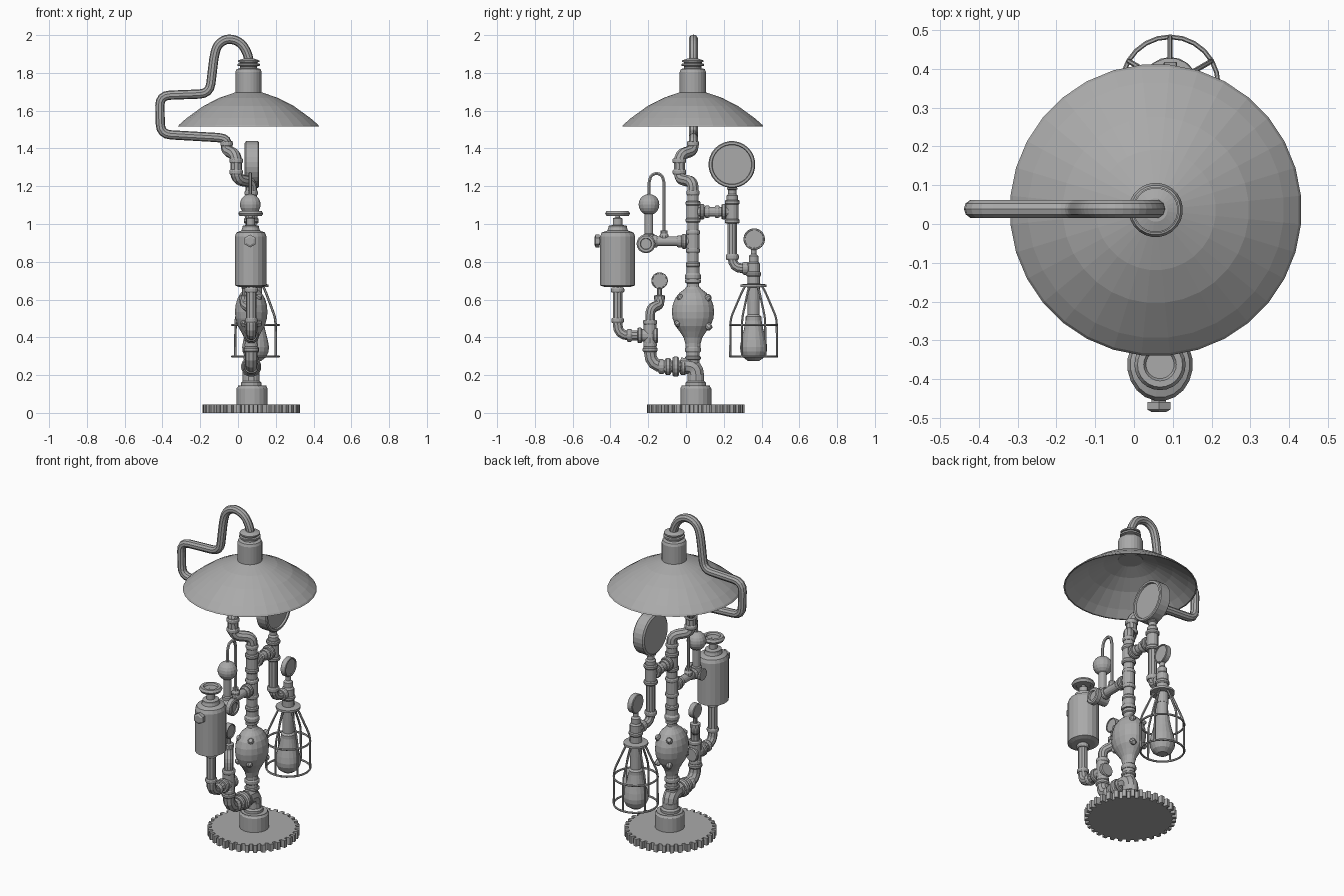
import bpy, bmesh, math
from mathutils import Vector

if "Cube" in bpy.data.objects:
    bpy.data.objects.remove(bpy.data.objects["Cube"])

mat = bpy.data.materials.new("grey_metal")
mat.diffuse_color = (0.4, 0.4, 0.4, 1)
mat.use_nodes = True
mat.node_tree.nodes["Principled BSDF"].inputs["Base Color"].default_value = mat.diffuse_color
X, Y, Z = Vector((1, 0, 0)), Vector((0, 1, 0)), Vector((0, 0, 1))
CX, CY = 0.07, 0.037          # main column


def add(name, bm):
    bmesh.ops.remove_doubles(bm, verts=bm.verts, dist=0.0003)
    bmesh.ops.recalc_face_normals(bm, faces=bm.faces)
    me = bpy.data.meshes.new(name)
    bm.to_mesh(me)
    bm.free()
    me.materials.append(mat)
    ob = bpy.data.objects.new(name, me)
    bpy.context.collection.objects.link(ob)
    return ob


def lathe(name, loc, axis, prof, n=16, sx=1.0, sy=1.0):
    """Spin (radius, height) points round an axis, ends capped."""
    bm = bmesh.new()
    loc = Vector(loc)
    q = Z.rotation_difference(Vector(axis))
    prof = [(0, prof[0][1])] + list(prof) + [(0, prof[-1][1])]
    rings = []
    for r, h in prof:
        rings.append([bm.verts.new(loc + q @ Vector((
            r * sx * math.cos(2 * math.pi * (i + .5) / n),
            r * sy * math.sin(2 * math.pi * (i + .5) / n), h))) for i in range(n)])
    for a, b in zip(rings, rings[1:]):
        for i in range(n):
            j = (i + 1) % n
            bm.faces.new((a[i], a[j], b[j], b[i]))
    return add(name, bm)


def pipe(name, a, b, r, n=14):
    a, b = Vector(a), Vector(b)
    return lathe(name, a, (b - a).normalized(), [(r, 0), (r, (b - a).length)], n)


def collar(name, loc, axis, r, w=0.03):
    """Short rounded fitting centred on loc."""
    return lathe(name, loc, axis, [(r * .88, -w / 2), (r, -w / 4), (r, w / 4), (r * .88, w / 2)])


def tube(name, pts, r, fillet=0.04, res=2, closed=False):
    """Bent pipe through points with rounded corners."""
    pts = [Vector(p) for p in pts]
    path = pts if closed else [pts[0]]
    if not closed:
        for a, p, b in zip(pts, pts[1:], pts[2:]):
            d0, d1 = a - p, b - p
            s = p + d0.normalized() * min(fillet, d0.length * .49)
            e = p + d1.normalized() * min(fillet, d1.length * .49)
            path += [s * (1 - t) ** 2 + p * 2 * t * (1 - t) + e * t * t for t in (0, .25, .5, .75, 1)]
        path.append(pts[-1])
    cu = bpy.data.curves.new(name, 'CURVE')
    cu.dimensions = '3D'
    cu.bevel_depth, cu.bevel_resolution, cu.use_fill_caps = r, res, True
    sp = cu.splines.new('POLY')
    sp.points.add(len(path) - 1)
    for s, p in zip(sp.points, path):
        s.co = (*p, 1)
    sp.use_cyclic_u = closed
    tmp = bpy.data.objects.new(name, cu)
    bpy.context.collection.objects.link(tmp)
    me = bpy.data.meshes.new_from_object(tmp.evaluated_get(bpy.context.evaluated_depsgraph_get()))
    bpy.data.objects.remove(tmp)
    bm = bmesh.new()
    bm.from_mesh(me)
    for f in bm.faces:
        f.smooth = False
    bpy.data.meshes.remove(me)
    return add(name, bm)


def ring(name, c, R, r, axis=Z, n=24):
    q = Z.rotation_difference(axis)
    return tube(name, [Vector(c) + q @ Vector((R * math.cos(2 * math.pi * i / n),
                R * math.sin(2 * math.pi * i / n), 0)) for i in range(n)], r, res=1, closed=True)


def gauge(name, c, r, t):
    """Round dial facing +x with a raised rim."""
    lathe(name, c, X, [(r * .92, -t / 2), (r, -t * .4), (r, t * .42), (r * .96, t / 2),
                       (r * .86, t / 2), (r * .84, t * .36)], 28)


# gear base
bm = bmesh.new()
teeth, pts = 34, []
for i in range(teeth):
    for f, r in ((-.3, .235), (-.22, .258), (.22, .258), (.3, .235)):
        a = 2 * math.pi * (i + f) / teeth
        pts.append(bm.verts.new((CX + r * math.cos(a), .052 + r * math.sin(a), 0)))
face = bm.faces.new(pts)
out = bmesh.ops.extrude_face_region(bm, geom=[face])
bmesh.ops.translate(bm, vec=(0, 0, .045), verts=[v for v in out['geom'] if isinstance(v, bmesh.types.BMVert)])
add("gear_base", bm)
lathe("base_socket", (.075, .052, .04), Z, [(.083, 0), (.083, .09), (.076, .1), (.076, .105)], 20)

# lower fittings
lathe("base_pipe", (CX, .052, .13), Z, [(.055, 0), (.055, .03), (.045, .04), (.045, .07)])
tube("base_bend", [(CX, .052, .16), (CX, .052, .245), (CX, -.03, .25)], .045, .07, 3)
pipe("lower_column", (CX, CY, .22), (CX, CY, .37), .035)
collar("lower_column_collar", (CX, CY, .335), Z, .043)
collar("lower_column_seat", (CX, CY, .29), Z, .042, .02)
tube("lower_elbow", [(CX, 0, .245), (CX, -.19, .245), (CX, -.19, .40)], .034, .08, 3)
for y, r, w in ((-.015, .046, .03), (-.055, .054, .035), (-.095, .046, .03), (-.13, .04, .03)):
    collar("lower_union", (CX, y, .245), Y, r, w)

# globe vessel with studs
lathe("globe_vessel", (CX, CY, 0), Z, [(.04, .35), (.04, .365), (.05, .40), (.07, .43), (.093, .46), (.108, .50),
      (.112, .535), (.108, .57), (.095, .605), (.072, .635), (.045, .655), (.033, .67), (.033, .685), (.043, .69), (.043, .705)], 18, sx=.78)
for y, z in ((-.07, .615), (.085, .615), (.09, .45), (-.085, .47)):
    for x in (-.035, .035):
        d = Vector((x, y, z - .535)).normalized()
        lathe("globe_stud", Vector((CX + x, CY + y * .85, .535 + (z - .535) * .85)), d,
              [(.018, -.02), (.018, .018), (.012, .026)], 8)

# main column
pipe("main_column", (CX, CY, .69), (CX, CY, 1.2), .03)
lathe("column_reducer", (CX, CY, .71), Z, [(.042, 0), (.042, .02), (.035, .03), (.035, .085), (.03, .09)])
for z, r in ((.785, .039), (.86, .038), (.955, .038), (1.02, .04), (1.11, .04), (1.165, .036)):
    collar("column_collar", (CX, CY, z), Z, r, .026)
pipe("front_tee", (CX, CY, .86), (CX, CY, .96), .035)
pipe("rear_tee", (CX, CY, 1.02), (CX, CY, 1.11), .035)

# double bend up to lamp arm
tube("double_bend", [(CX, CY, 1.16), (CX, CY, 1.225), (-.01, -.035, 1.235), (-.01, -.035, 1.37),
                     (-.06, CY, 1.385), (-.06, CY, 1.44)], .031, .045, 3)
for p, r in (((-.01, -.035, 1.275), .037), ((-.01, -.035, 1.335), .037), ((-.06, CY, 1.425), .033)):
    collar("bend_collar", p, Z, r, .026)

# lamp arm
arm = [(-.06, 1.41), (-.06, 1.455), (-.41, 1.475), (-.415, 1.68), (-.15, 1.69), (-.125, 1.90),
       (-.105, 1.955), (-.05, 1.985), (.02, 1.96), (.056, 1.89), (.056, 1.85)]
tube("lamp_arm", [(x, .039, z) for x, z in arm], .0245, .055, 3)

# lamp shade and holder
lathe("lamp_shade", (.056, .036, 0), Z, [(.07, 1.697), (.155, 1.668), (.24, 1.625), (.33, 1.56), (.37, 1.525), (.376, 1.515),
      (.368, 1.515), (.325, 1.553), (.236, 1.617), (.152, 1.66), (.07, 1.688)], 32)
lathe("lamp_holder", (.056, .036, 0), Z, [(.07, 1.685), (.07, 1.805), (.064, 1.82), (.046, 1.825), (.046, 1.835), (.06, 1.838),
      (.06, 1.848), (.048, 1.85), (.048, 1.856), (.057, 1.858), (.057, 1.866), (.03, 1.875)], 24)

# rear branch with large gauge
RY = .245
pipe("rear_branch", (CX, CY, 1.065), (CX, RY, 1.065), .026)
for y, r in ((.085, .042), (.112, .034), (.165, .034), (.2, .042)):
    collar("rear_branch_collar", (CX, y, 1.065), Y, r, .024)
pipe("rear_branch_tee", (CX, RY, 1.01), (CX, RY, 1.12), .033)
for z in (1.015, 1.115):
    collar("rear_tee_collar", (CX, RY, z), Z, .04, .025)
lathe("large_gauge_neck", (CX, RY, 1.11), Z, [(.03, 0), (.03, .04), (.022, .05), (.022, .07), (.03, .075), (.013, .11)])
gauge("large_gauge", (.073, .243, 1.315), .124, .076)
tube("rear_drop_pipe", [(CX, RY, 1.03), (CX, RY, .765), (.09, .36, .765)], .026, .06, 3)
collar("rear_drop_collar", (CX, RY, .825), Z, .035)
collar("rear_drop_collar", (.084, .315, .765), Y, .035)

# caged bulb with small gauge
BX, BY = .093, .358
lathe("bulb_socket", (BX, BY, 0), Z, [(.034, .60), (.034, .665), (.07, .667), (.07, .68), (.034, .684), (.034, .79), (.026, .80),
      (.026, .83), (.015, .84), (.015, .88)])
collar("bulb_socket_collar", (BX, BY, .735), Z, .04, .025)
gauge("small_rear_gauge", (BX, BY + .003, .92), .057, .035)
lathe("bulb", (BX, BY, 0), Z, [(.03, .275), (.057, .295), (.07, .325), (.072, .35), (.066, .385), (.052, .44), (.042, .49),
      (.042, .51), (.032, .52), (.032, .61)], 18)
for z in (.465, .298):
    ring("cage_ring", (BX, BY, z), .124, .006)
for i in range(6):
    a = math.radians(30 + 60 * i)
    tube("cage_wire", [(BX + r * math.cos(a), BY + r * math.sin(a), z) for r, z in
                       ((.045, .67), (.06, .645), (.122, .50), (.124, .298))], .0065, .03, 1)

# front branch with valve wheel, ball and loop
pipe("front_branch", (CX, CY, .908), (CX, -.21, .908), .025)
for y, r in ((-.01, .04), (-.035, .033), (-.165, .034)):
    collar("front_branch_collar", (CX, y, .908), Y, r, .026)
pipe("valve_body", (.03, -.212, .895), (.105, -.212, .895), .035)
lathe("valve_cap", (.1, -.212, .895), X, [(.05, 0), (.05, .025), (.043, .03), (.03, .03), (.028, .02)], 18)
lathe("ball_stem", (.065, -.196, .90), Z, [(.03, 0), (.03, .045), (.023, .05), (.023, .17)])
lathe("ball", (.065, -.196, 1.103), Z, [(.056 * math.sin(a * math.pi / 10), -.056 * math.cos(a * math.pi / 10))
                                        for a in range(11)])
tube("loop_tube", [(.065, -.196, 1.14), (.065, -.196, 1.22), (.065, -.185, 1.258), (.065, -.156, 1.27),
                   (.065, -.127, 1.258), (.065, -.116, 1.22), (.065, -.116, .92)], .009, .015, 1)
lathe("loop_foot", (.065, -.116, .92), Z, [(.024, 0), (.024, .02), (.018, .03), (.018, .045)], 10)

# tank with handwheel and front nut
TY = -.362
lathe("tank", (.067, TY, 0), Z, [(.07, .667), (.094, .675), (.094, .935), (.085, .955), (.055, .965), (.05, .98), (.05, .99),
      (.026, .995), (.026, 1.03), (.012, 1.035), (.012, 1.06)], 20, sx=.9)
ring("handwheel", (.067, TY, 1.055), .05, .016)
lathe("handwheel_hub", (.067, TY, 1.045), Z, [(.045, 0), (.045, .014)])
lathe("tank_nut", (.064, -.44, .91), -Y, [(.022, 0), (.022, .018), (.034, .018), (.034, .038), (.022, .044)], 6)

# tank drain and lower riser
tube("tank_drain", [(CX, TY, .68), (CX, TY, .41), (CX, -.19, .41)], .027, .06, 3)
for p, a, r in (((CX, TY, .65), Z, .036), ((CX, TY, .49), Z, .034), ((CX, -.3, .41), Y, .035),
                ((CX, -.245, .41), Y, .042), ((CX, -.162, .41), Y, .042), ((CX, -.19, .335), Z, .04),
                ((CX, -.19, .36), Z, .036), ((CX, -.19, .48), Z, .038)):
    collar("drain_collar", p, a, r, .026)
pipe("riser_tee", (CX, -.19, .34), (CX, -.19, .48), .034)
pipe("riser_tee_end", (CX, -.245, .41), (CX, -.15, .41), .033)
tube("riser_bend", [(CX, -.19, .46), (CX, -.19, .555), (.035, -.14, .57), (.035, -.14, .61)], .027, .04, 3)
lathe("small_gauge_neck", (.035, -.14, .6), Z, [(.03, 0), (.03, .02), (.014, .025), (.014, .07)], 10)
gauge("small_front_gauge", (.035, -.14, .70), .044, .035)
